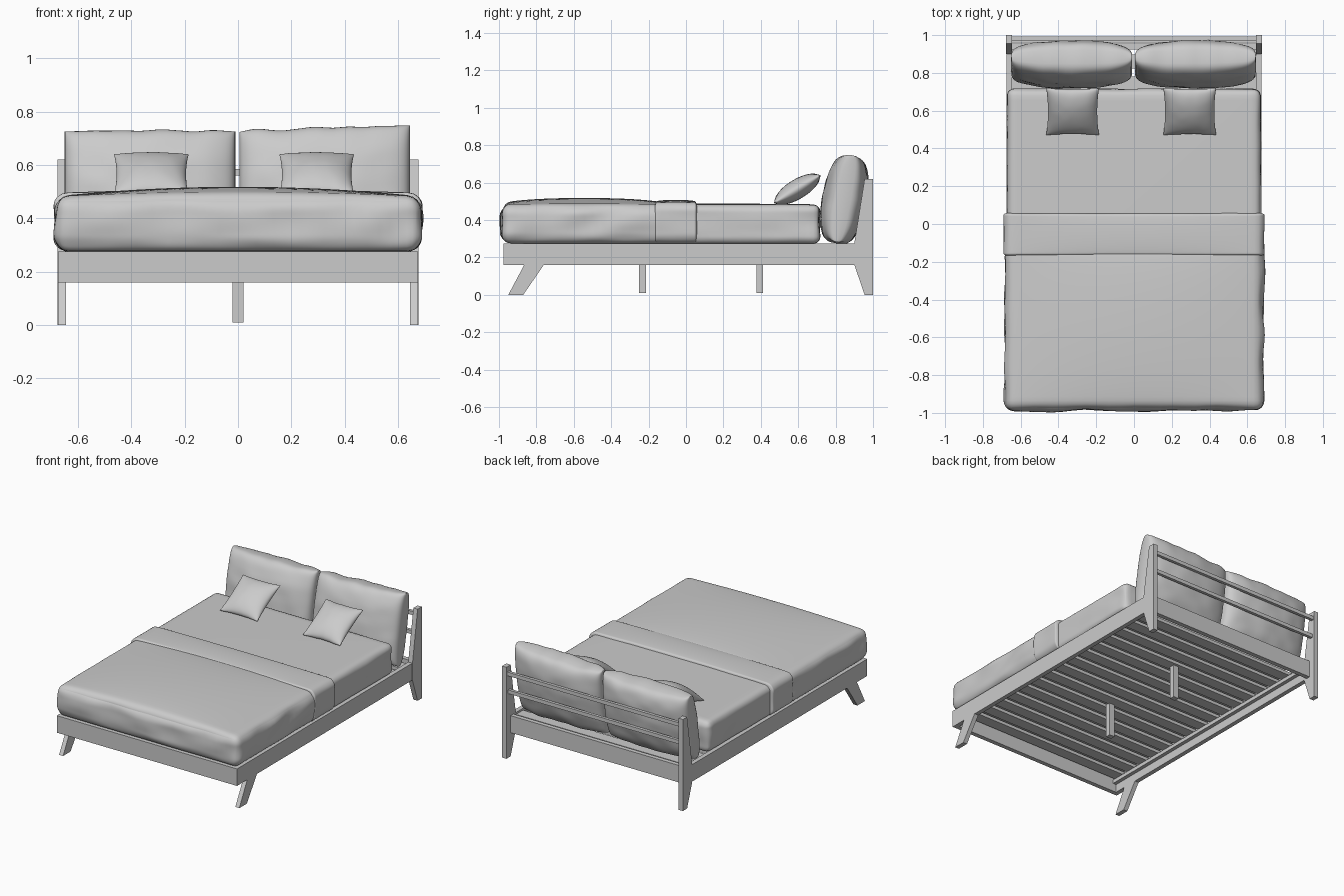
import bpy, bmesh, math
from mathutils import Matrix, Vector, noise

cube = bpy.data.objects.get("Cube")
if cube:
    bpy.data.objects.remove(cube)

grey = bpy.data.materials.new("plain grey")
grey.use_nodes = True
grey.diffuse_color = (0.6, 0.6, 0.6, 1)
grey.node_tree.nodes["Principled BSDF"].inputs["Base Color"].default_value = grey.diffuse_color


def finish(name, bm, smooth=False):
    bmesh.ops.recalc_face_normals(bm, faces=bm.faces)
    for f in bm.faces:
        f.smooth = smooth
    mesh = bpy.data.meshes.new(name)
    bm.to_mesh(mesh)
    bm.free()
    mesh.materials.append(grey)
    ob = bpy.data.objects.new(name, mesh)
    bpy.context.collection.objects.link(ob)
    return ob


def prism(name, x0, x1, profile):
    """Extrude a (y, z) profile along x."""
    bm = bmesh.new()
    face = bm.faces.new([bm.verts.new((x0, y, z)) for y, z in profile])
    ext = bmesh.ops.extrude_face_region(bm, geom=[face])
    verts = [v for v in ext["geom"] if isinstance(v, bmesh.types.BMVert)]
    bmesh.ops.translate(bm, verts=verts, vec=(x1 - x0, 0, 0))
    return finish(name, bm)


def box(name, x0, x1, y0, y1, z0, z1):
    return prism(name, x0, x1, [(y0, z0), (y1, z0), (y1, z1), (y0, z1)])


def soft_slab(name, hx, y0, y1, z0, z1, radii, dome, wrinkle):
    """Rounded, domed and lightly wrinkled block of bedding."""
    half = Vector((hx, (y1 - y0) / 2, (z1 - z0) / 2))
    mid = Vector((0, (y0 + y1) / 2, (z0 + z1) / 2))
    bm = bmesh.new()
    bmesh.ops.create_cube(bm, size=2)
    bmesh.ops.subdivide_edges(bm, edges=bm.edges, cuts=31, use_grid_fill=True)
    for v in bm.verts:
        s = [math.sin(c * math.pi / 2) for c in v.co]
        p = [a * h for a, h in zip(s, half)]
        inner = [max(r - h, min(h - r, c)) for c, h, r in zip(p, half, radii)]
        d = Vector([(c - i) / r for c, i, r in zip(p, inner, radii)]).normalized()
        q = Vector([i + n * r for i, n, r in zip(inner, d, radii)]) + mid
        q.z += dome * (1 - s[0] ** 2) * math.sqrt(max(0, 1 - s[1] ** 2)) * (s[2] + 1) / 2
        side = max(abs(d.x), abs(d.y))
        ripple = noise.noise(Vector((q.x * 6, q.y * 6, q.z * 9)))
        q += Vector((d.x, d.y, 0)) * ripple * wrinkle * side
        v.co = q
    return finish(name, bm, True)


def cushion(name, centre, size, tilt, power, pinch, skew, wrinkle):
    """Two puffed sheets joined at the seam, then tilted back."""
    bm = bmesh.new()
    n = 32
    for sign in (-1, 1):
        grid = bmesh.ops.create_grid(bm, x_segments=n, y_segments=n, size=1)
        for v in grid["verts"]:
            u, w = (math.sin(c * math.pi / 2) for c in v.co.xy)
            puff = max(0, (1 - u * u) * (1 - w * w)) ** power
            x = u * (1 - pinch * (1 - w * w))
            y = w * (1 - pinch * (1 - u * u)) + skew * u * (w + 1) / 2
            y += wrinkle * noise.noise(Vector((u * 3 + centre[0] * 9, w, 0)))
            puff *= 1 + wrinkle * noise.noise(Vector((u * 3, w * 3, sign + centre[0])))
            v.co = (x * size[0] / 2, y * size[1] / 2, sign * puff * size[2] / 2)
    bmesh.ops.remove_doubles(bm, verts=bm.verts, dist=0.0002)
    bm.transform(Matrix.Translation(centre) @ Matrix.Rotation(math.radians(tilt), 4, "X"))
    return finish(name, bm, True)


# Frame rails
box("front_rail", -0.675, 0.675, -0.975, -0.945, 0.16, 0.275)
box("back_rail", -0.65, 0.65, 0.925, 0.955, 0.16, 0.275)

# Sides: rail, slat ledge, splayed front leg, tapered back post
for side, s in (("left", 1), ("right", -1)):
    outer, inner = s * 0.675, s * 0.645
    box(side + "_rail", inner, outer, -0.945, 0.91, 0.16, 0.275)
    box(side + "_ledge", s * 0.62, inner, -0.945, 0.925, 0.215, 0.24)
    prism(side + "_front_leg", inner, outer,
          [(-0.95, 0), (-0.87, 0), (-0.76, 0.16), (-0.865, 0.16)])
    prism(side + "_back_post", inner, s * 0.677,
          [(0.955, 0), (1, 0), (1, 0.62), (0.955, 0.62), (0.9, 0.275), (0.9, 0.16)])

# Headboard bars
box("upper_headboard_bar", -0.65, 0.65, 0.972, 0.992, 0.56, 0.585)
box("lower_headboard_bar", -0.65, 0.65, 0.962, 0.982, 0.435, 0.46)

# Slats under the mattress
count = 16
for i in range(count):
    y = -0.89 + i * 1.75 / (count - 1)
    box("slat_%d" % (i + 1), -0.645, 0.645, y - 0.038, y + 0.038, 0.24, 0.262)

# Centre legs
for name, y in (("front_centre_leg", -0.233), ("back_centre_leg", 0.395)):
    box(name, -0.02, 0.02, y - 0.018, y + 0.018, 0.01, 0.245)

# Bedding
soft_slab("mattress", 0.67, -0.9, 0.715, 0.272, 0.482, (0.04, 0.035, 0.04), 0.006, 0.008)
soft_slab("duvet", 0.685, -0.988, -0.1, 0.275, 0.482, (0.05, 0.05, 0.06), 0.036, 0.014)
soft_slab("folded_duvet_band", 0.69, -0.17, 0.06, 0.277, 0.495, (0.05, 0.012, 0.05), 0.013, 0.007)

# Large pillows leaning on the headboard
cushion("left_pillow", (0.325, 0.845, 0.508), (0.64, 0.46, 0.235), 80, 0.26, 0.0, 0.05, 0.05)
cushion("right_pillow", (-0.33, 0.845, 0.503), (0.64, 0.45, 0.235), 80, 0.26, 0.0, 0.0, 0.06)

# Small throw cushions
for name, x in (("left_throw_cushion", 0.295), ("right_throw_cushion", -0.325)):
    cushion(name, (x, 0.595, 0.565), (0.28, 0.29, 0.105), 31, 0.5, 0.07, 0.0, 0.02)
